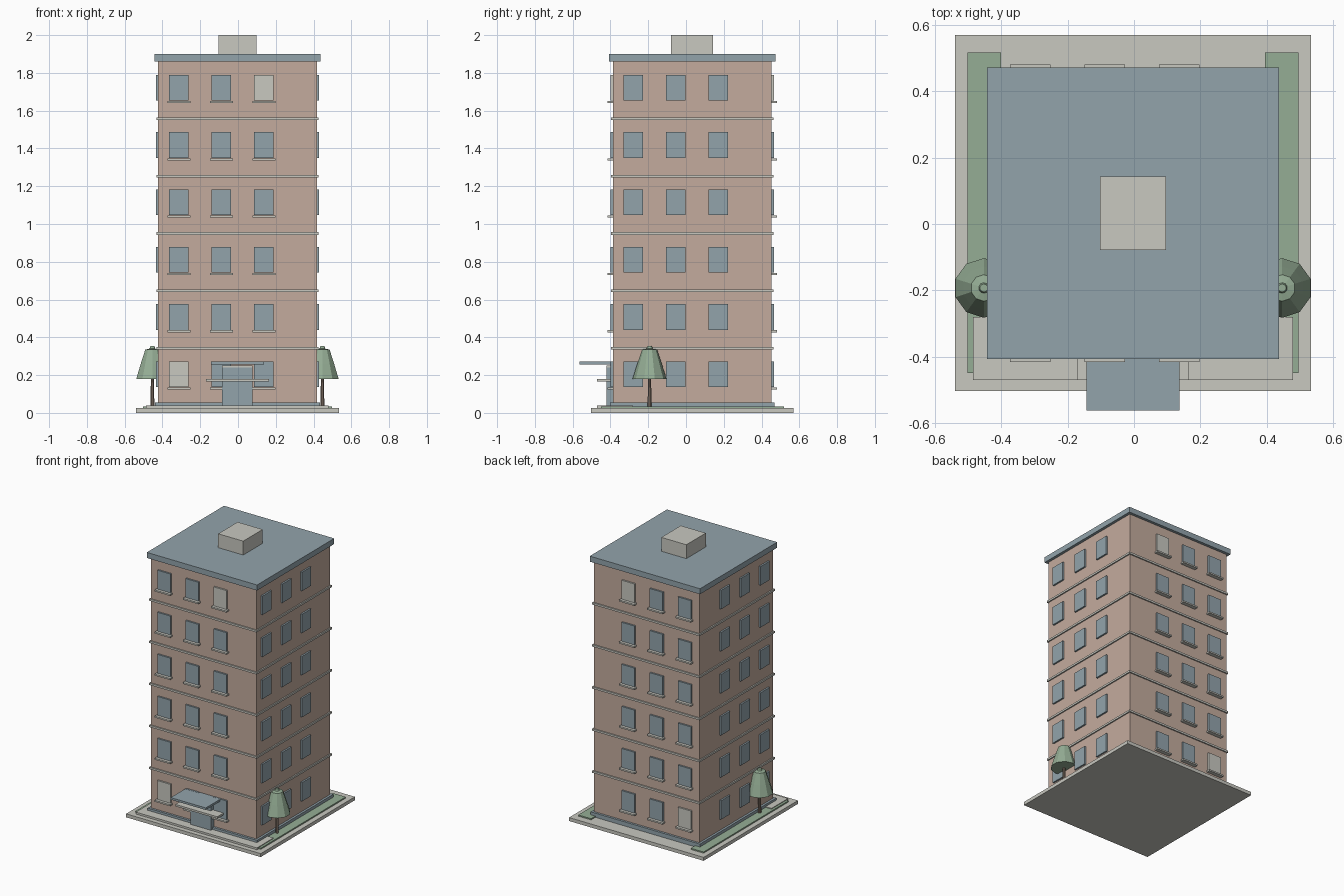
import bpy
import bmesh
import math
from mathutils import Matrix, Vector

cube = bpy.data.objects.get("Cube")
if cube:
    bpy.data.objects.remove(cube, do_unlink=True)


def material(name, rgb):
    m = bpy.data.materials.new(name)
    m.use_nodes = True
    colour = (*rgb, 1)
    m.diffuse_color = colour
    m.node_tree.nodes["Principled BSDF"].inputs["Base Color"].default_value = colour
    return m


BRICK = material("pale_brick", (0.55, 0.41, 0.34))
BLUE = material("slate_blue", (0.29, 0.37, 0.41))
STONE = material("pale_stone", (0.58, 0.58, 0.53))
GREEN = material("leaf_green", (0.30, 0.42, 0.30))
BROWN = material("bark_brown", (0.25, 0.19, 0.15))

# Centre of the building on the plot
CX, CY = -0.003, 0.033
HALF = 0.42
FLOORS, STOREY = 6, 0.3035


def finish(name, bm, mat):
    mesh = bpy.data.meshes.new(name)
    bm.to_mesh(mesh)
    bm.free()
    mesh.materials.append(mat)
    ob = bpy.data.objects.new(name, mesh)
    bpy.context.collection.objects.link(ob)
    return ob


def box(name, mat, x, y, z):
    """Box spanning the (low, high) pairs x, y, z."""
    bm = bmesh.new()
    spans = (x, y, z)
    centre = Vector([(a + b) / 2 for a, b in spans])
    size = [b - a for a, b in spans]
    bmesh.ops.create_cube(bm, size=1, matrix=Matrix.Translation(centre) @ Matrix.Diagonal((*size, 1)))
    return finish(name, bm, mat)


def slab(name, mat, half, z):
    """Square slab centred on the building."""
    return box(name, mat, (CX - half, CX + half), (CY - half, CY + half), z)


def around(c, half):
    return (c - half, c + half)


def lathe(name, mat, centre, profile, sides):
    """Closed flat-sided solid from (radius, height) rings."""
    bm = bmesh.new()
    rings = []
    for r, z in profile:
        rings.append([bm.verts.new((centre[0] + r * math.cos(a), centre[1] + r * math.sin(a), z))
                      for a in (math.tau * (i + 0.5) / sides for i in range(sides))])
    for low, high in zip(rings, rings[1:]):
        for i in range(sides):
            j = (i + 1) % sides
            bm.faces.new((low[i], low[j], high[j], high[i]))
    bm.faces.new(rings[0][::-1])
    bm.faces.new(rings[-1])
    return finish(name, bm, mat)


# Plot, lawns and front pavement
slab("ground_slab", STONE, 0.537, (0, 0.025))
for side, label in ((1, "left"), (-1, "right")):
    box(label + "_lawn", GREEN, around(CX + side * 0.449, 0.051), (-0.45, 0.518), (0.02, 0.034))
box("front_pavement", STONE, around(CX, 0.483), (-0.47, -0.28), (0.02, 0.039))

# Building shell
slab("plinth", BLUE, 0.436, (0.02, 0.055))
slab("walls", BRICK, HALF, (0.03, 1.865))
slab("roof", BLUE, 0.44, (1.86, 1.9))
box("roof_hut", STONE, around(CX, 0.1), around(0.032, 0.111), (1.89, 2.0))
for k in range(1, FLOORS):
    z = 0.343 + (k - 1) * STOREY
    slab("floor_band_%d" % k, STONE, 0.429, (z - 0.007, z + 0.007))

# Windows on all four walls, sills on front and back
for floor in range(FLOORS):
    z = 0.136 + floor * STOREY
    zs = (z, z + 0.136)
    for col in range(3):
        x = -0.313 + 0.225 * col
        y = -0.28 + 0.225 * col
        lit = (floor, col) in ((0, 0), (FLOORS - 1, 2))
        tag = "_%d_%d" % (floor, col)
        for side, label in ((-1, "front"), (1, "back")):
            wall = CY + side * HALF
            box(label + "_window" + tag, STONE if lit else BLUE, around(x, 0.052), around(wall, 0.012), zs)
            box(label + "_sill" + tag, STONE, around(x, 0.061), around(wall, 0.029), (z - 0.013, z - 0.002))
        for side, label in ((1, "left"), (-1, "right")):
            box(label + "_window" + tag, BLUE, around(CX + side * HALF, 0.012), around(y, 0.052), zs)

# Entrance
box("door", BLUE, around(CX, 0.081), (-0.42, -0.38), (0.035, 0.24))
box("door_lintel", STONE, around(CX, 0.081), (-0.422, -0.38), (0.24, 0.252))
box("entrance_shelf", STONE, around(CX, 0.167), (-0.47, -0.38), (0.165, 0.179))
box("entrance_canopy", BLUE, around(CX, 0.14), (-0.563, -0.38), (0.256, 0.271))

# Trees beside the building
CROWN = ((0.09, 0.18), (0.065, 0.26), (0.04, 0.335), (0.016, 0.34), (0.012, 0.353))
for side, label in ((1, "left"), (-1, "right")):
    spot = (CX + side * 0.45, -0.193)
    lathe(label + "_tree_trunk", BROWN, spot, ((0.011, 0.025), (0.009, 0.2)), 8)
    lathe(label + "_tree_crown", GREEN, spot, CROWN, 10)
